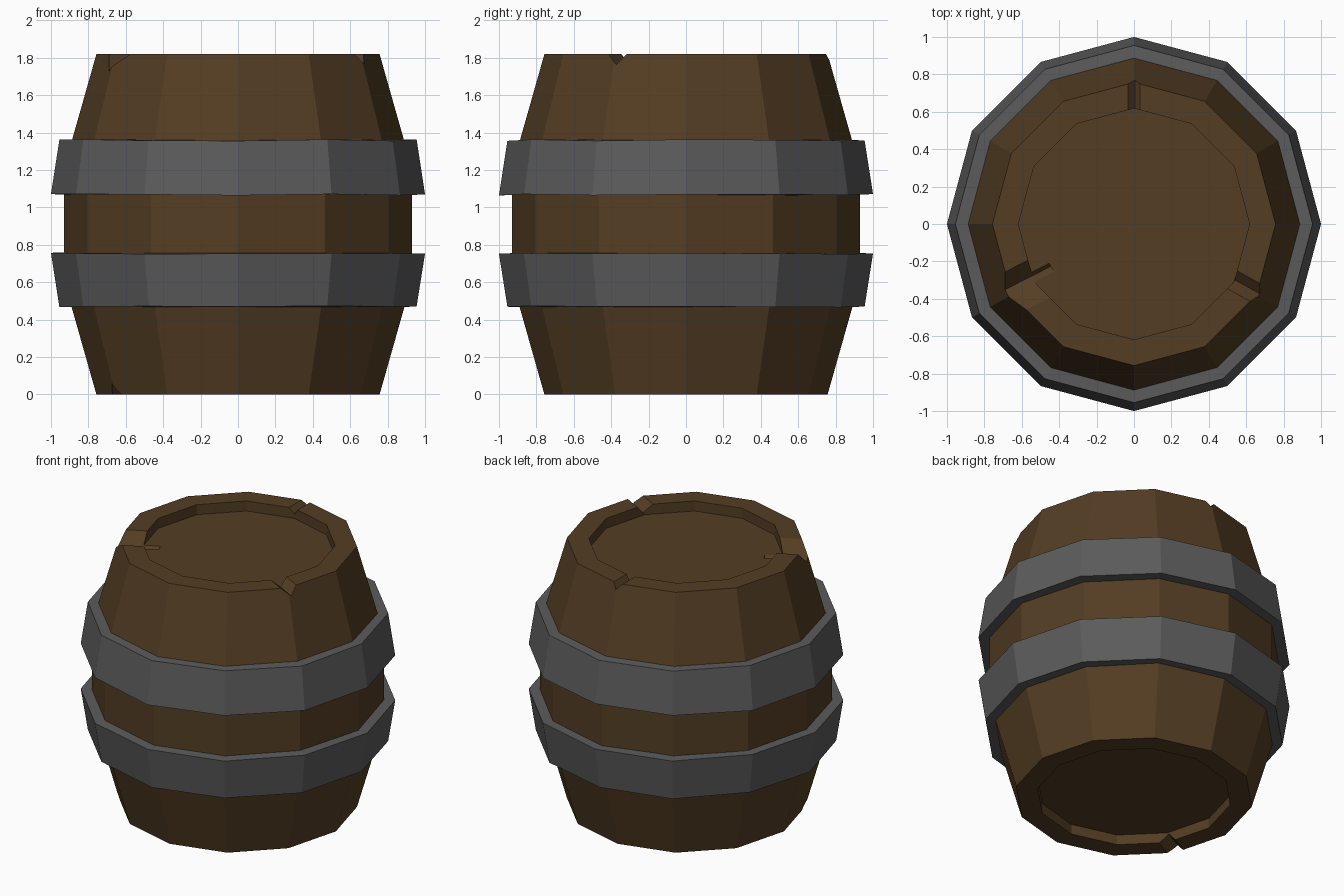
import bpy, bmesh, math, random

if "Cube" in bpy.data.objects:
    bpy.data.objects.remove(bpy.data.objects["Cube"])

random.seed(4)
SIDES = 12


def material(name, color):
    m = bpy.data.materials.new(name)
    m.diffuse_color = (*color, 1)
    m.use_nodes = True
    m.node_tree.nodes["Principled BSDF"].inputs["Base Color"].default_value = m.diffuse_color
    return m


def make_object(name, bm, mat=None):
    bmesh.ops.recalc_face_normals(bm, faces=bm.faces)
    me = bpy.data.meshes.new(name)
    bm.to_mesh(me)
    bm.free()
    if mat:
        me.materials.append(mat)
    ob = bpy.data.objects.new(name, me)
    bpy.context.collection.objects.link(ob)
    return ob


def lathe(name, profile, mat, ring=False, jitter=0.0):
    """Twelve-sided turned shape; ring=True closes the profile on itself."""
    bm = bmesh.new()
    rings = []
    for r, z in profile:
        rings.append([bm.verts.new((r * math.cos(a), r * math.sin(a),
                                    z + random.uniform(-jitter, jitter)))
                      for a in (math.tau * i / SIDES for i in range(SIDES))])
    pairs = list(zip(rings, rings[1:]))
    if ring:
        pairs.append((rings[-1], rings[0]))
    else:
        bm.faces.new(rings[0])
        bm.faces.new(rings[-1])
    for a, b in pairs:
        for i in range(SIDES):
            j = (i + 1) % SIDES
            bm.faces.new((a[i], a[j], b[j], b[i]))
    return make_object(name, bm, mat)


def notch(target, start, bottom, end, z, depth):
    """Cut a radial V chip in a rim; angles in degrees, depth signed along z."""
    bm = bmesh.new()
    loops = []
    for r in (0.5, 0.9):
        pts = [(start, z), (bottom, z - depth), (end, z),
               (end, z + depth * .5), (start, z + depth * .5)]
        mid = math.radians(bottom)
        loop = []
        for ang, h in pts:
            # keep the groove nearly parallel across the rim
            t = 0.69 * math.tan(math.radians(ang - bottom))
            loop.append(bm.verts.new((r * math.cos(mid) - t * math.sin(mid),
                                      r * math.sin(mid) + t * math.cos(mid), h)))
        loops.append(loop)
    for loop in loops:
        bm.faces.new(loop)
    for i in range(5):
        j = (i + 1) % 5
        bm.faces.new((loops[0][i], loops[0][j], loops[1][j], loops[1][i]))
    cutter = make_object("chip_cutter", bm)
    cutter.hide_render = True
    mod = target.modifiers.new("chip", 'BOOLEAN')
    mod.operation = 'DIFFERENCE'
    mod.solver = 'EXACT'
    mod.object = cutter
    bpy.context.view_layer.objects.active = target
    bpy.ops.object.modifier_apply(modifier=mod.name)
    bpy.data.objects.remove(cutter)


wood = material("wood", (0.088, 0.047, 0.017))
iron = material("iron", (0.105, 0.105, 0.105))

# Staves with raised rims
barrel = lathe("barrel_staves", [
    (0.618, 0.07), (0.618, 0.0), (0.757, 0.0), (0.93, 0.61),
    (0.93, 1.21), (0.757, 1.82), (0.618, 1.82), (0.618, 1.75)], wood)

# Chips in the top and bottom rims
notch(barrel, 87.3, 89.5, 92.7, 1.82, 0.04)
notch(barrel, 200, 207, 219, 1.82, 0.09)
notch(barrel, -34, -29, -25, 1.82, 0.055)
notch(barrel, 205, 209, 214, 0.0, -0.06)

# Tapered iron hoops
lathe("lower_hoop", [(0.87, 0.47), (0.955, 0.47), (1.0, 0.755), (0.91, 0.755)],
      iron, ring=True, jitter=0.004)
lathe("upper_hoop", [(0.91, 1.068), (1.0, 1.068), (0.955, 1.36), (0.87, 1.36)],
      iron, ring=True, jitter=0.004)
